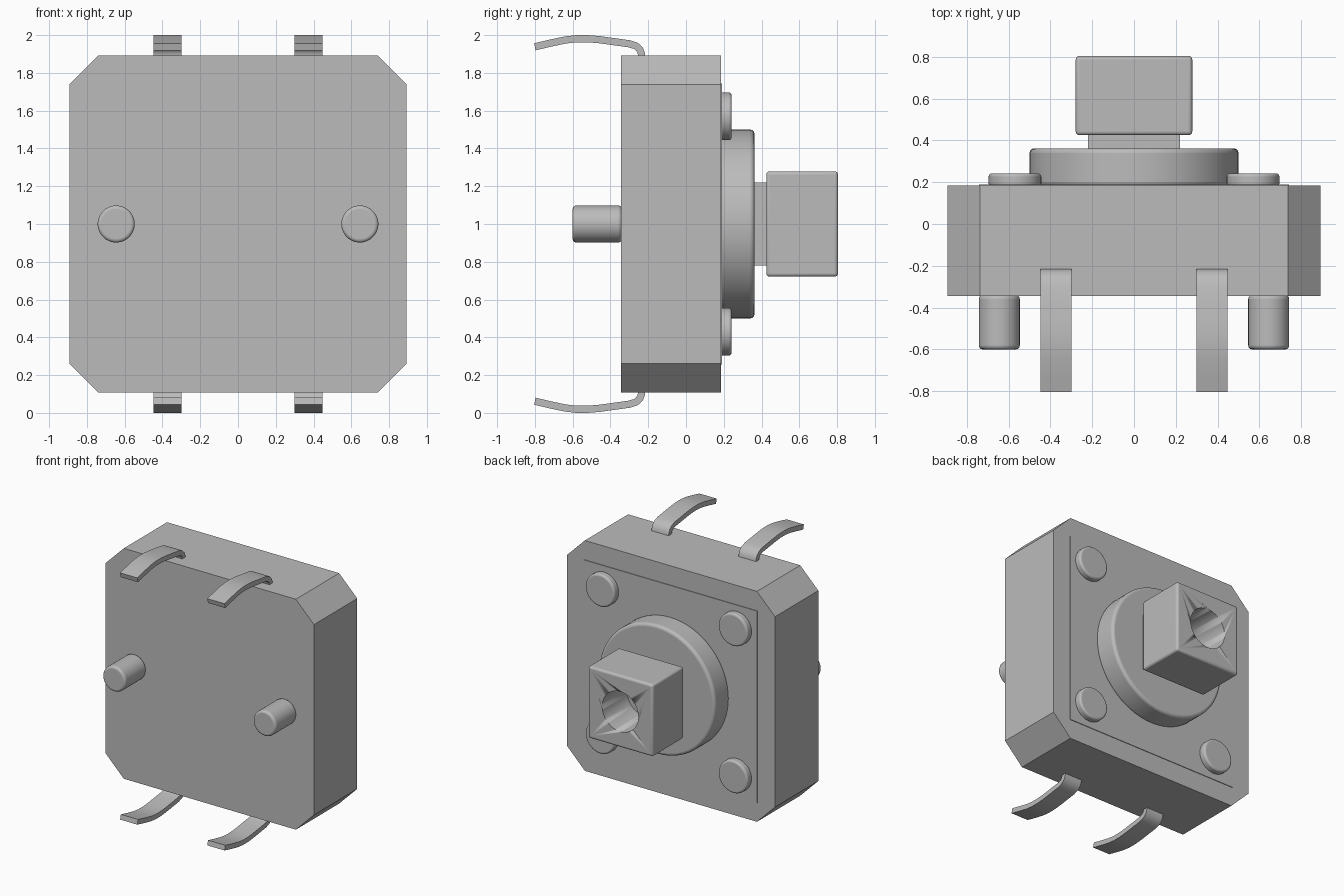
import bpy, bmesh, math
from mathutils import Matrix, Vector

cube = bpy.data.objects.get("Cube")
if cube:
    bpy.data.objects.remove(cube, do_unlink=True)

grey = bpy.data.materials.new("plain grey")
grey.use_nodes = True
COLOR = (0.5, 0.5, 0.5, 1)
grey.diffuse_color = COLOR
grey.node_tree.nodes["Principled BSDF"].inputs["Base Color"].default_value = COLOR
MID = 1.0  # height of the switch centre


def finish(name, bm, bevel=0.0):
    """Turn a bmesh into a shaded object, with optional rounded edges."""
    bmesh.ops.recalc_face_normals(bm, faces=bm.faces)
    mesh = bpy.data.meshes.new(name)
    bm.to_mesh(mesh)
    bm.free()
    mesh.materials.append(grey)
    obj = bpy.data.objects.new(name, mesh)
    bpy.context.collection.objects.link(obj)
    if bevel:
        mod = obj.modifiers.new("rounded edges", "BEVEL")
        mod.width, mod.segments = bevel, 4
        mod.limit_method, mod.angle_limit = "ANGLE", math.radians(40)
    bpy.ops.object.select_all(action="DESELECT")
    obj.select_set(True)
    bpy.context.view_layer.objects.active = obj
    bpy.ops.object.shade_smooth_by_angle(angle=math.radians(35))
    return obj


def prism(name, outline, axis, start, end, bevel=0.0):
    """Extrude a closed outline along x (points are y, z) or y (points are x, z)."""
    bm = bmesh.new()
    place = (lambda a, b: (start, a, b)) if axis == "x" else (lambda a, b: (a, start, b))
    face = bm.faces.new([bm.verts.new(place(a, b)) for a, b in outline])
    moved = bmesh.ops.extrude_face_region(bm, geom=[face])["geom"]
    shift = Vector((end - start, 0, 0) if axis == "x" else (0, end - start, 0))
    bmesh.ops.translate(bm, vec=shift, verts=[v for v in moved if isinstance(v, bmesh.types.BMVert)])
    return finish(name, bm, bevel)


def square(name, half, y0, y1, bevel=0.0):
    pts = [(-half, MID - half), (half, MID - half), (half, MID + half), (-half, MID + half)]
    return prism(name, pts, "y", y0, y1, bevel)


def disc(name, x, z, radius, y0, y1, bevel=0.0):
    bm = bmesh.new()
    turn = Matrix.Translation((x, (y0 + y1) / 2, z)) @ Matrix.Rotation(math.pi / 2, 4, "X")
    bmesh.ops.create_cone(bm, cap_ends=True, segments=64, radius1=radius,
                          radius2=radius, depth=y1 - y0, matrix=turn)
    return finish(name, bm, bevel)


# Housing with cut corners
H, C = 0.893, 0.738
corners = [(H, C), (C, H), (-C, H), (-H, C), (-H, -C), (-C, -H), (C, -H), (H, -C)]
prism("housing", [(x, MID + z) for x, z in corners], "y", -0.345, 0.185)
square("cover_plate", 0.743, 0.18, 0.19)

# Round collar, square stem and push cap
disc("collar", 0, MID, 0.5, 0.18, 0.362, 0.022)
square("stem", 0.22, 0.35, 0.44)
cap = square("push_cap", 0.279, 0.425, 0.805, 0.018)

# Blind hole in the cap
cutter = disc("hole_cutter", 0, MID, 0.155, 0.5, 0.9)
cutter.hide_render = True
cutter.hide_viewport = True
cut = cap.modifiers.new("hole", "BOOLEAN")
cut.operation, cut.object, cut.solver = "DIFFERENCE", cutter, "EXACT"
cap.modifiers.move(len(cap.modifiers) - 1, 1)

# Rivets on the cover and locating pegs underneath
for sx, side in ((1, "left"), (-1, "right")):
    for sz, level in ((1, "upper"), (-1, "lower")):
        disc(f"rivet_{level}_{side}", sx * 0.57, MID + sz * 0.57, 0.126, 0.18, 0.242, 0.015)
    disc(f"peg_{side}", sx * 0.645, MID, 0.098, -0.6, -0.34, 0.018)

# Bent contact legs: centre line of (y, height above the middle)
path = [(-0.8, 0.938), (-0.72, 0.957), (-0.64, 0.974), (-0.58, 0.981), (-0.52, 0.981),
        (-0.46, 0.976), (-0.38, 0.965), (-0.3, 0.954), (-0.265, 0.943), (-0.245, 0.925),
        (-0.235, 0.9), (-0.235, 0.87)]
line = [Vector(p) for p in path]
upper, lower = [], []
for i, p in enumerate(line):
    d = (line[min(i + 1, len(line) - 1)] - line[max(i - 1, 0)]).normalized()
    n = Vector((-d.y, d.x)) * 0.019
    upper.append(p + n)
    lower.append(p - n)
strip = upper + lower[::-1]
for sz, level in ((1, "upper"), (-1, "lower")):
    for sx, side in ((1, "left"), (-1, "right")):
        prism(f"leg_{level}_{side}", [(y, MID + sz * z) for y, z in strip],
              "x", sx * 0.3, sx * 0.448)
